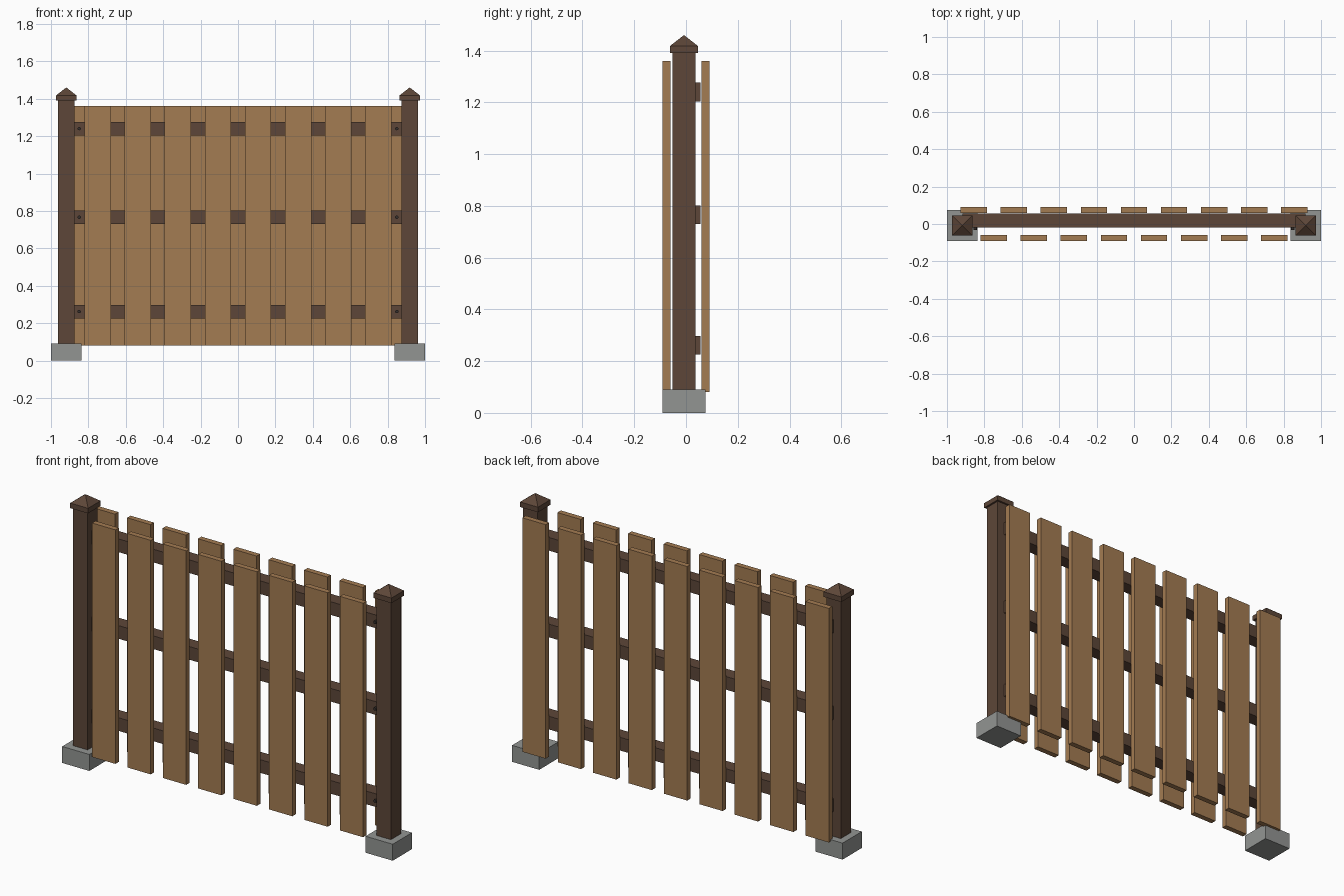
import bpy
from math import pi

cube = bpy.data.objects.get("Cube")
if cube:
    bpy.data.objects.remove(cube, do_unlink=True)


def make_material(name, r, g, b):
    mat = bpy.data.materials.new(name)
    mat.use_nodes = True
    mat.diffuse_color = (r, g, b, 1)
    mat.node_tree.nodes["Principled BSDF"].inputs["Base Color"].default_value = (r, g, b, 1)
    return mat


light_wood = make_material("light wood", 0.37, 0.2, 0.085)
dark_wood = make_material("dark wood", 0.11, 0.062, 0.04)
concrete = make_material("concrete", 0.29, 0.3, 0.29)
dark_metal = make_material("dark metal", 0.035, 0.028, 0.025)


def finish(name, mat):
    obj = bpy.context.object
    obj.name = name
    obj.data.materials.append(mat)
    return obj


def box(name, mat, x, y, z):
    """Box from (low, high) pairs on each axis."""
    spans = (x, y, z)
    bpy.ops.mesh.primitive_cube_add(size=1, location=[(a + b) / 2 for a, b in spans])
    obj = finish(name, mat)
    obj.data.transform([[b - a if i == j else 0 for j in range(3)] + [0]
                        for i, (a, b) in enumerate(spans)] and scale_matrix(spans))
    return obj


def scale_matrix(spans):
    from mathutils import Matrix
    return Matrix.Diagonal([b - a for a, b in spans] + [1])


def around(centre, half):
    return (centre - half, centre + half)


POST_X, POST_Y = 0.918, -0.008
RAIL_CENTRES = (0.262, 0.766, 1.24)

# Posts with concrete footings and pyramid caps
for side, label in ((1, "left"), (-1, "right")):
    x = side * POST_X
    box(label + "_footing", concrete, around(x, 0.082), around(POST_Y, 0.083), (0, 0.09))
    box(label + "_post", dark_wood, around(x, 0.044), around(POST_Y, 0.044), (0.002, 1.395))
    box(label + "_cap_slab", dark_wood, around(x, 0.054), around(POST_Y, 0.054), (1.39, 1.418))
    bpy.ops.mesh.primitive_cone_add(vertices=4, radius1=0.054 * 2 ** 0.5, radius2=0, depth=0.042,
                                    location=(x, POST_Y, 1.439), rotation=(0, 0, pi / 4))
    finish(label + "_cap_peak", dark_wood)

    # Screw heads at the rail ends
    for z in RAIL_CENTRES:
        bpy.ops.mesh.primitive_cylinder_add(vertices=12, radius=0.009, depth=0.012,
                                            location=(side * 0.849, -0.025, z),
                                            rotation=(pi / 2, 0, 0))
        finish(label + "_screw", dark_metal)

# Rails
for z in RAIL_CENTRES:
    box("rail", dark_wood, (-POST_X, POST_X), (-0.02, 0.056), around(z, 0.036))

# Staggered boards on both faces
for label, count, y in (("front", 8, (-0.09, -0.06)), ("back", 9, (0.06, 0.09))):
    for i in range(count):
        x = (i - (count - 1) / 2) * 0.2142
        box(label + "_board", light_wood, around(x, 0.0705), y, (0.08, 1.36))
